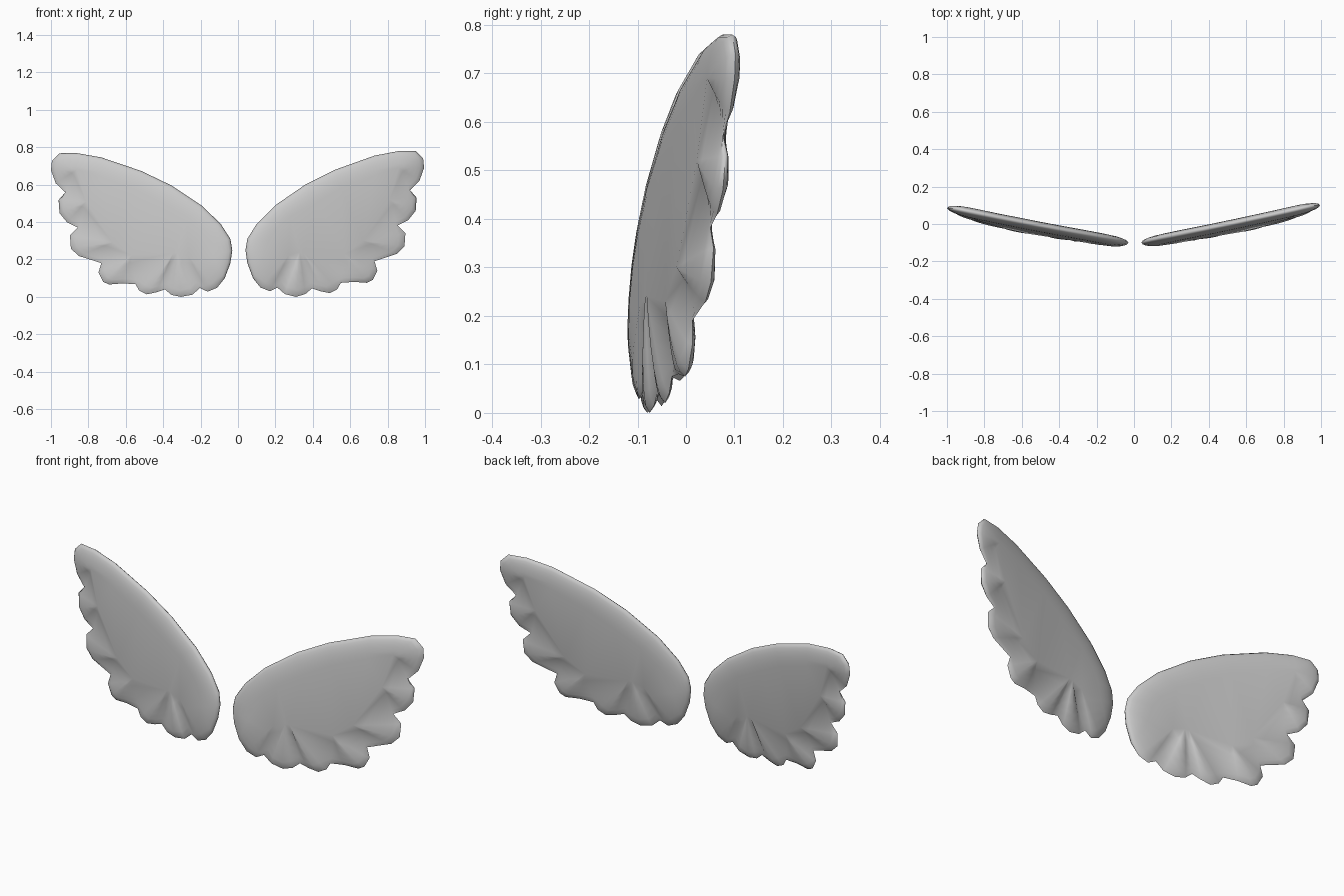
import bpy, bmesh, math

cube = bpy.data.objects.get("Cube")
if cube:
    bpy.data.objects.remove(cube, do_unlink=True)

grey = bpy.data.materials.new("feather_grey")
grey.use_nodes = True
grey.diffuse_color = (0.6, 0.6, 0.6, 1)
grey.node_tree.nodes["Principled BSDF"].inputs["Base Color"].default_value = (0.6, 0.6, 0.6, 1)

HALF = 0.027                                   # half thickness of the wing body
STEPS = (0, 0.06, 0.16, 0.32, 0.52, 0.76, 1)   # positions along each spoke

# Leading edge: plateau corner, then the outline points that run to it
LEADING = [
    ((.14, .22), [(.08, .1), (.05, .18), (.04, .25)]),
    ((.16, .3), [(.05, .31)]),
    ((.2, .36), [(.1, .39)]),
    ((.28, .43), [(.2, .49)]),
    ((.42, .51), [(.36, .6)]),
    ((.55, .58), [(.52, .68)]),
    ((.73, .65), [(.73, .755)]),
]
# Feathers: root, then the rounded end; the last point is the notch beside it
FEATHERS = [
    ((.86, .69), [(.86, .78), (.95, .78), (.99, .74), (.995, .69), (.97, .62), (.92, .57)]),
    ((.81, .52), [(.955, .53), (.95, .46), (.91, .41), (.85, .38)]),
    ((.67, .3), [(.895, .34), (.89, .27), (.85, .23), (.73, .19)]),
    ((.57, .23), [(.745, .14), (.72, .09), (.69, .075), (.62, .08), (.55, .075)]),
    ((.35, .24), [(.53, .04), (.49, .02), (.44, .03), (.395, .045)]),
    ((.33, .24), [(.36, .015), (.31, 0), (.25, .015), (.21, .05)]),
    ((.27, .22), [(.17, .03), (.12, .05)]),
]


def spokes():
    """Outline point, plateau corner, ridge strength (0 in a notch)."""
    out = [(p, hub, 1.0) for hub, pts in LEADING for p in pts]
    for i, (hub, pts) in enumerate(FEATHERS):
        last = len(pts) - 1
        closed = i < len(FEATHERS) - 1
        for j, p in enumerate(pts):
            ridge = 1.0
            if closed and j == last:
                ridge = 0.0
            elif (closed and j == last - 1) or (i > 0 and j == 0):
                ridge = 0.75
            out.append((p, hub, ridge))
    return out


def swell(t, ridge):
    """Relative thickness along a spoke: rounded on ridges, sunk in notches."""
    full = math.sqrt(1 - (1 - t) ** 2)
    return full * ridge + t ** 2.2 * (1 - ridge)


def sweep(x, z):
    """Backward sweep of the middle surface."""
    return -.12 + .13 * x + .06 * z + .05 * x * x


def left_place(x, y, z):
    return (x, y, z)


def right_place(x, y, z):
    # the right wing is a touch longer and lower
    return (.01 - 1.015 * x, y - .015 * x, max(0, z - .013 * x))


def make_wing(name, place):
    bm = bmesh.new()
    cache = {}

    def vert(x, z, thick):
        key = (round(x, 4), round(z, 4), round(thick, 5))
        if key not in cache:
            cache[key] = bm.verts.new(place(x, sweep(x, z) + thick, z))
        return cache[key]

    def face(verts):
        verts = list(dict.fromkeys(verts))
        if len(verts) > 2:
            bm.faces.new(verts)

    rows = spokes()
    for side in (-1, 1):
        # rounded rim and feathers
        grid = []
        for (px, pz), (hx, hz), ridge in rows:
            grid.append([vert(px + (hx - px) * t, pz + (hz - pz) * t,
                              side * HALF * swell(t, ridge)) for t in STEPS])
        for a, b in zip(grid, grid[1:] + grid[:1]):
            for k in range(len(STEPS) - 1):
                face((a[k], b[k], b[k + 1], a[k + 1]))
        # flat middle
        face([g[-1] for g in grid])

    bmesh.ops.triangulate(bm, faces=[f for f in bm.faces if len(f.verts) > 4])
    bmesh.ops.recalc_face_normals(bm, faces=bm.faces[:])
    for f in bm.faces:
        f.smooth = True
    for e in bm.edges:
        if len(e.link_faces) == 2 and e.calc_face_angle() > math.radians(80):
            e.smooth = False
    mesh = bpy.data.meshes.new(name)
    bm.to_mesh(mesh)
    bm.free()
    mesh.materials.append(grey)
    obj = bpy.data.objects.new(name, mesh)
    bpy.context.scene.collection.objects.link(obj)


make_wing("left_wing", left_place)
make_wing("right_wing", right_place)
